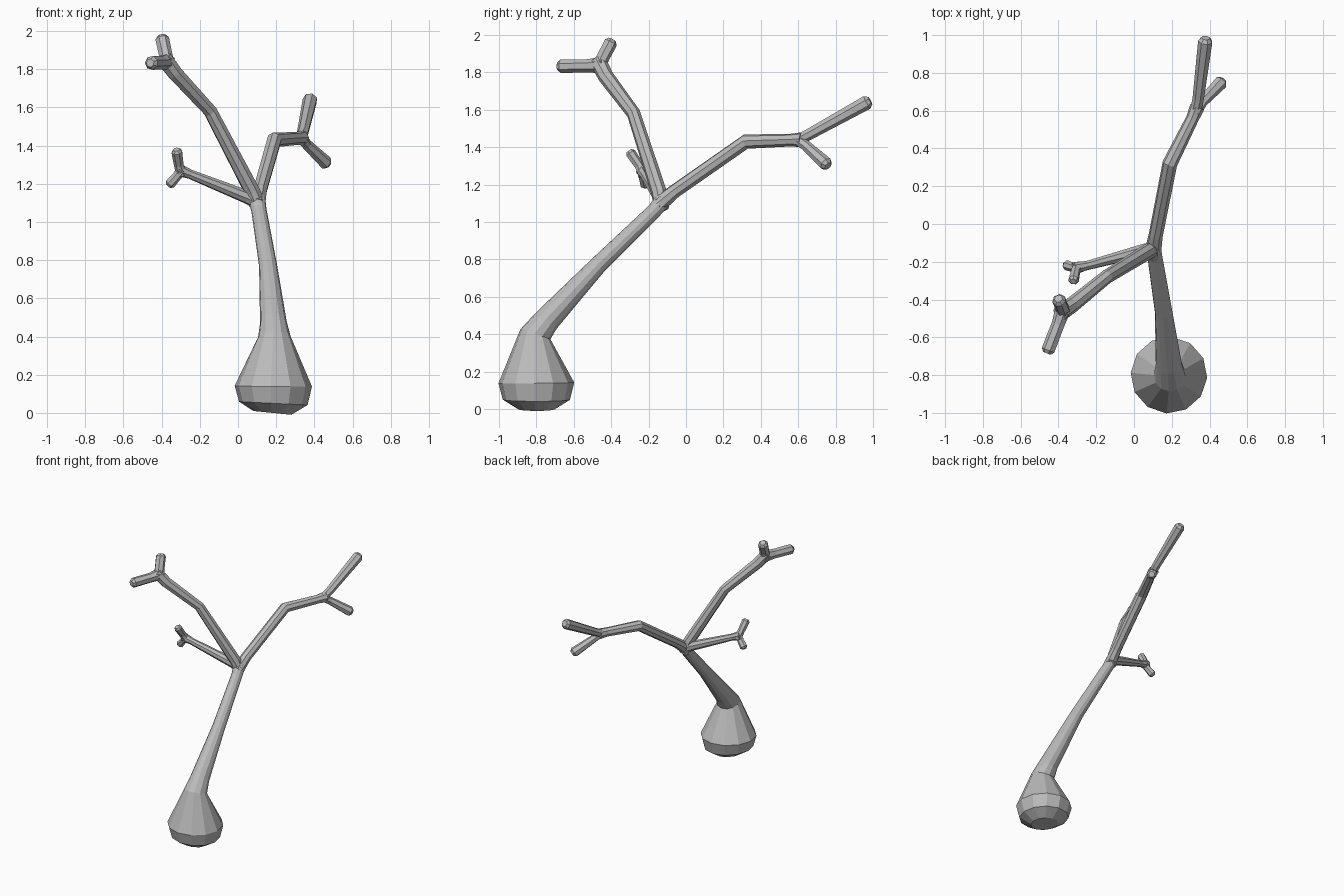
import bpy, bmesh, math
from mathutils import Vector

cube = bpy.data.objects.get("Cube")
if cube:
    bpy.data.objects.remove(cube, do_unlink=True)

bark = bpy.data.materials.new("grey_bark")
bark.use_nodes = True
GREY = (0.5, 0.5, 0.5, 1.0)
bark.diffuse_color = GREY
bark.node_tree.nodes["Principled BSDF"].inputs["Base Color"].default_value = GREY


def limb(name, stations, sides=8, tip=False):
    """Faceted tube through (x, y, z, radius) stations."""
    pts = [Vector(s[:3]) for s in stations]
    radii = [s[3] for s in stations]
    if tip:  # chamfered end
        along = (pts[-1] - pts[-2]).normalized()
        pts.append(pts[-1].copy())
        pts[-2] = pts[-1] - along * radii[-1] * 0.5
        radii.append(radii[-1] * 0.6)
    bm = bmesh.new()
    side = Vector((1, 0.2, 0))
    rings = []
    for i, p in enumerate(pts):
        t = Vector()
        if i > 0:
            t += (p - pts[i - 1]).normalized()
        if i < len(pts) - 1:
            t += (pts[i + 1] - p).normalized()
        t.normalize()
        side = (side - t * side.dot(t)).normalized()
        other = t.cross(side)
        ring = []
        for k in range(sides):
            a = 2 * math.pi * (k + 0.5) / sides
            ring.append(bm.verts.new(p + radii[i] * (side * math.cos(a) + other * math.sin(a))))
        rings.append(ring)
    for low, high in zip(rings, rings[1:]):
        for k in range(sides):
            n = (k + 1) % sides
            bm.faces.new((low[k], low[n], high[n], high[k]))
    bm.faces.new(rings[0][::-1])
    bm.faces.new(rings[-1])
    bmesh.ops.recalc_face_normals(bm, faces=bm.faces[:])
    mesh = bpy.data.meshes.new(name)
    bm.to_mesh(mesh)
    bm.free()
    mesh.materials.append(bark)
    obj = bpy.data.objects.new(name, mesh)
    bpy.context.collection.objects.link(obj)


# Bulbous foot and leaning trunk
limb("trunk", [(0.18, -0.8, 0.0, 0.1), (0.185, -0.8, 0.05, 0.18),
               (0.185, -0.8, 0.14, 0.203), (0.19, -0.805, 0.4, 0.085),
               (0.185, -0.745, 0.475, 0.07), (0.157, -0.465, 0.775, 0.047),
               (0.11, -0.17, 1.06, 0.04), (0.098, -0.12, 1.12, 0.045)], sides=12)

# Main boughs leaving the fork
limb("back_bough", [(0.1, -0.15, 1.09, 0.045), (0.115, -0.06, 1.165, 0.038),
                    (0.19, 0.32, 1.43, 0.04), (0.31, 0.56, 1.438, 0.034),
                    (0.335, 0.62, 1.44, 0.04)])
limb("tall_bough", [(0.11, -0.13, 1.07, 0.04), (0.075, -0.145, 1.16, 0.042),
                    (-0.145, -0.28, 1.58, 0.037), (-0.33, -0.43, 1.78, 0.042),
                    (-0.39, -0.47, 1.86, 0.045)])
limb("short_bough", [(0.12, -0.13, 1.1, 0.04), (0.05, -0.14, 1.13, 0.036),
                     (-0.25, -0.22, 1.25, 0.025), (-0.315, -0.235, 1.275, 0.034)])

# Pairs of twigs at the bough ends
twigs = {
    "back_long_twig": [(0.32, 0.58, 1.43, 0.03), (0.34, 0.66, 1.47, 0.031), (0.38, 0.985, 1.65, 0.039)],
    "back_low_twig": [(0.32, 0.58, 1.45, 0.03), (0.36, 0.645, 1.405, 0.029), (0.47, 0.76, 1.3, 0.037)],
    "tall_up_twig": [(-0.37, -0.47, 1.82, 0.04), (-0.38, -0.445, 1.88, 0.036), (-0.4, -0.395, 1.975, 0.037)],
    "tall_front_twig": [(-0.37, -0.44, 1.84, 0.045), (-0.4, -0.53, 1.835, 0.036), (-0.46, -0.685, 1.833, 0.037)],
    "short_up_twig": [(-0.295, -0.225, 1.25, 0.03), (-0.31, -0.25, 1.3, 0.026), (-0.322, -0.305, 1.38, 0.029)],
    "short_low_twig": [(-0.295, -0.235, 1.275, 0.03), (-0.32, -0.23, 1.24, 0.025), (-0.365, -0.215, 1.19, 0.028)],
}
for twig_name, path in twigs.items():
    limb(twig_name, path, sides=7, tip=True)
